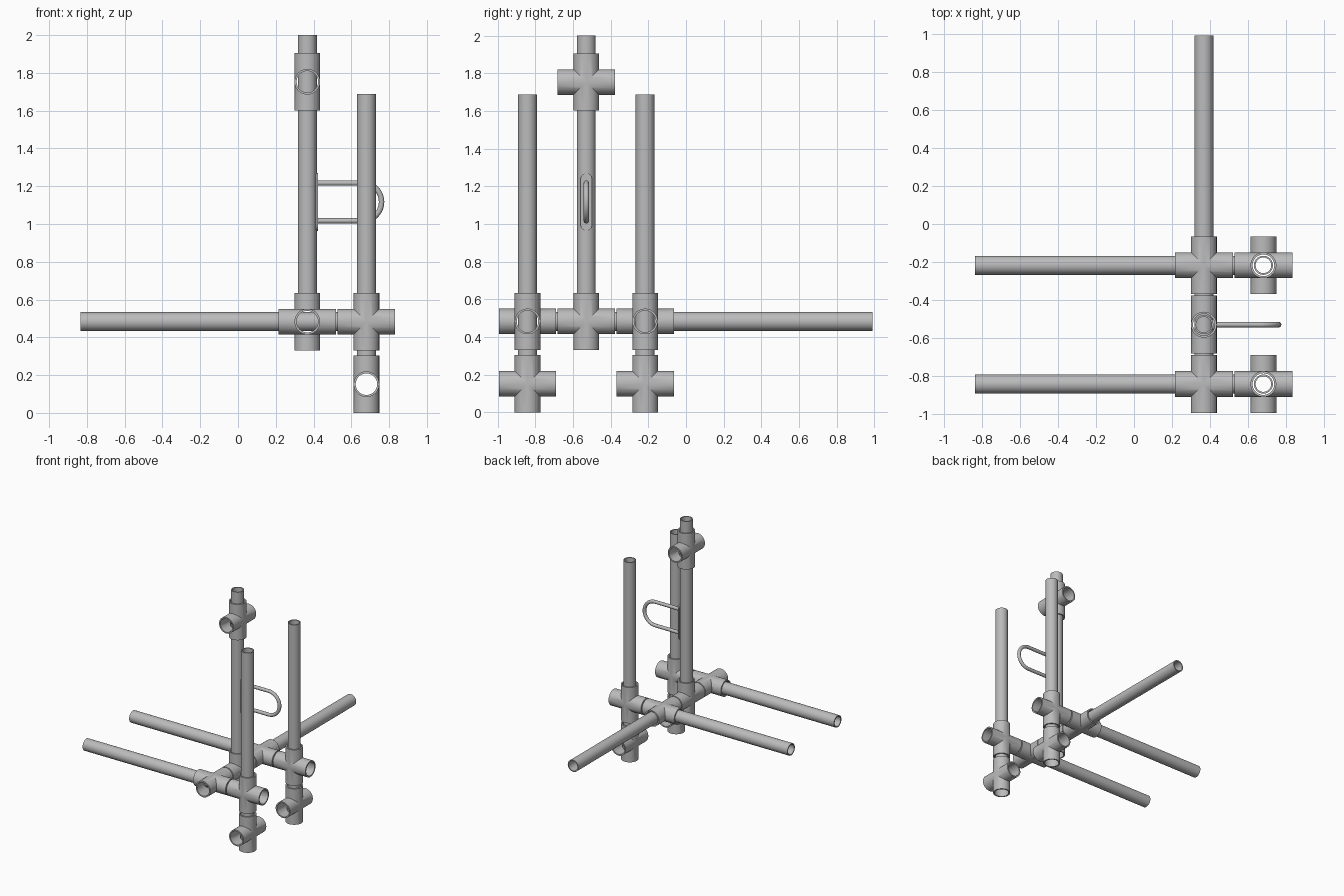
import bpy, bmesh, math
from mathutils import Matrix, Vector

cube = bpy.data.objects.get("Cube")
if cube:
    bpy.data.objects.remove(cube, do_unlink=True)

GREY = (0.5, 0.5, 0.5, 1)
grey = bpy.data.materials.new("grey_metal")
grey.use_nodes = True
grey.diffuse_color = GREY
grey.node_tree.nodes["Principled BSDF"].inputs["Base Color"].default_value = GREY

SEG = 48
PIPE_R, PIPE_BORE = 0.05, 0.041
FIT_R, FIT_BORE, FIT_HALF = 0.068, 0.057, 0.152
XM, XO = 0.367, 0.68                 # mast line, outer post line
Y_FRONT, Y_MID, Y_REAR = -0.841, -0.529, -0.217
Z_LOW, Z_FRAME, Z_TOP = 0.152, 0.483, 1.753
# local z turned onto each axis
TURN = {"x": Matrix.Rotation(math.pi / 2, 4, "Y"),
        "y": Matrix.Rotation(-math.pi / 2, 4, "X"),
        "z": Matrix.Identity(4)}


def add_object(name, mesh):
    obj = bpy.data.objects.new(name, mesh)
    bpy.context.scene.collection.objects.link(obj)
    return obj


def finish(obj, angle=35):
    if not obj.data.materials:
        obj.data.materials.append(grey)
    bpy.ops.object.select_all(action="DESELECT")
    obj.select_set(True)
    bpy.context.view_layer.objects.active = obj
    bpy.ops.object.shade_smooth_by_angle(angle=math.radians(angle))


def cylinder(name, radius, half, axis):
    bm = bmesh.new()
    bmesh.ops.create_cone(bm, cap_ends=True, segments=SEG, radius1=radius,
                          radius2=radius, depth=2 * half, matrix=TURN[axis])
    mesh = bpy.data.meshes.new(name)
    bm.to_mesh(mesh)
    bm.free()
    return add_object(name, mesh)


def pipe(name, start, end):
    """Hollow tube between two points: a rectangle spun about its axis."""
    start, end = Vector(start), Vector(end)
    length = (end - start).length
    bm = bmesh.new()
    corners = [(PIPE_R, 0), (PIPE_R, length), (PIPE_BORE, length), (PIPE_BORE, 0)]
    verts = [bm.verts.new((r, 0, z)) for r, z in corners]
    edges = [bm.edges.new((verts[i], verts[(i + 1) % 4])) for i in range(4)]
    bmesh.ops.spin(bm, geom=verts + edges, cent=(0, 0, 0), axis=(0, 0, 1),
                   angle=2 * math.pi, steps=SEG, use_merge=True)
    bmesh.ops.remove_doubles(bm, verts=bm.verts, dist=1e-5)
    bmesh.ops.recalc_face_normals(bm, faces=bm.faces)
    rotation = (end - start).to_track_quat("Z", "Y").to_matrix().to_4x4()
    bm.transform(Matrix.Translation(start) @ rotation)
    mesh = bpy.data.meshes.new(name)
    bm.to_mesh(mesh)
    bm.free()
    finish(add_object(name, mesh))


def cross_mesh(axes):
    """Four-way fitting: two sleeves joined, then bored through both ways."""
    body = cylinder("fitting_body", FIT_R, FIT_HALF, axes[0])
    tools = [(cylinder("fitting_arm", FIT_R, FIT_HALF, axes[1]), "UNION")]
    tools += [(cylinder("fitting_bore", FIT_BORE, FIT_HALF + 0.05, a), "DIFFERENCE")
              for a in axes]
    for tool, operation in tools:
        tool.hide_render = True
        mod = body.modifiers.new(operation, "BOOLEAN")
        mod.operation, mod.solver, mod.object = operation, "EXACT", tool
    graph = bpy.context.evaluated_depsgraph_get()
    mesh = bpy.data.meshes.new_from_object(body.evaluated_get(graph))
    for obj in [body] + [t for t, _ in tools]:
        bpy.data.objects.remove(obj, do_unlink=True)
    mesh.materials.clear()
    mesh.materials.append(grey)
    return mesh


CROSS = {axes: cross_mesh(axes) for axes in ("xy", "xz", "yz")}


def fitting(name, axes, place):
    obj = add_object(name, CROSS[axes].copy())
    obj.location = place
    finish(obj)


# Two matching side frames: rail, post, three fittings
for side, y in (("front", Y_FRONT), ("rear", Y_REAR)):
    fitting(side + "_rail_fitting", "xy", (XM, y, Z_FRAME))
    fitting(side + "_post_fitting", "xz", (XO, y, Z_FRAME))
    fitting(side + "_foot_fitting", "yz", (XO, y, Z_LOW))
    pipe(side + "_rail", (-0.835, y, Z_FRAME), (0.56, y, Z_FRAME))
    pipe(side + "_post", (XO, y, 0.27), (XO, y, 1.687))

# Long rear beam running through the middle fitting
pipe("rear_beam", (XM, -0.72, Z_FRAME), (XM, 0.99, Z_FRAME))

# Central mast
fitting("mast_base_fitting", "yz", (XM, Y_MID, Z_FRAME))
fitting("mast_top_fitting", "yz", (XM, Y_MID, Z_TOP))
pipe("mast", (XM, Y_MID, 0.54), (XM, Y_MID, 2.0))

# Handle: bent rod on a slim rounded mounting plate
HANDLE_Z, BEND, BEND_X = 1.117, 0.1, 0.66
path = [(XM + 0.05, HANDLE_Z + BEND)]
for i in range(25):
    a = math.pi / 2 - math.pi * i / 24
    path.append((BEND_X + BEND * math.cos(a), HANDLE_Z + BEND * math.sin(a)))
path.append((XM + 0.05, HANDLE_Z - BEND))
curve = bpy.data.curves.new("handle_path", "CURVE")
curve.dimensions = "3D"
curve.bevel_depth = 0.0145
curve.bevel_resolution = 4
curve.use_fill_caps = True
spline = curve.splines.new("POLY")
spline.points.add(len(path) - 1)
for point, (x, z) in zip(spline.points, path):
    point.co = (x, Y_MID, z, 1)
helper = add_object("handle_path", curve)
rod = bpy.data.meshes.new_from_object(
    helper.evaluated_get(bpy.context.evaluated_depsgraph_get()))
bpy.data.objects.remove(helper, do_unlink=True)
finish(add_object("handle", rod))

bm = bmesh.new()
outline = []
for i in range(26):
    a = math.pi * (i % 13) / 12 + (math.pi if i > 12 else 0)
    shift = 0.123 if i < 13 else -0.123
    outline.append(bm.verts.new((XM + 0.046, Y_MID + 0.03 * math.cos(a),
                                 HANDLE_Z + shift + 0.03 * math.sin(a))))
face = bm.faces.new(outline)
grown = bmesh.ops.extrude_face_region(bm, geom=[face])["geom"]
bmesh.ops.translate(bm, vec=(0.011, 0, 0),
                    verts=[v for v in grown if isinstance(v, bmesh.types.BMVert)])
bmesh.ops.recalc_face_normals(bm, faces=bm.faces)
plate = bpy.data.meshes.new("handle_plate")
bm.to_mesh(plate)
bm.free()
finish(add_object("handle_plate", plate))
